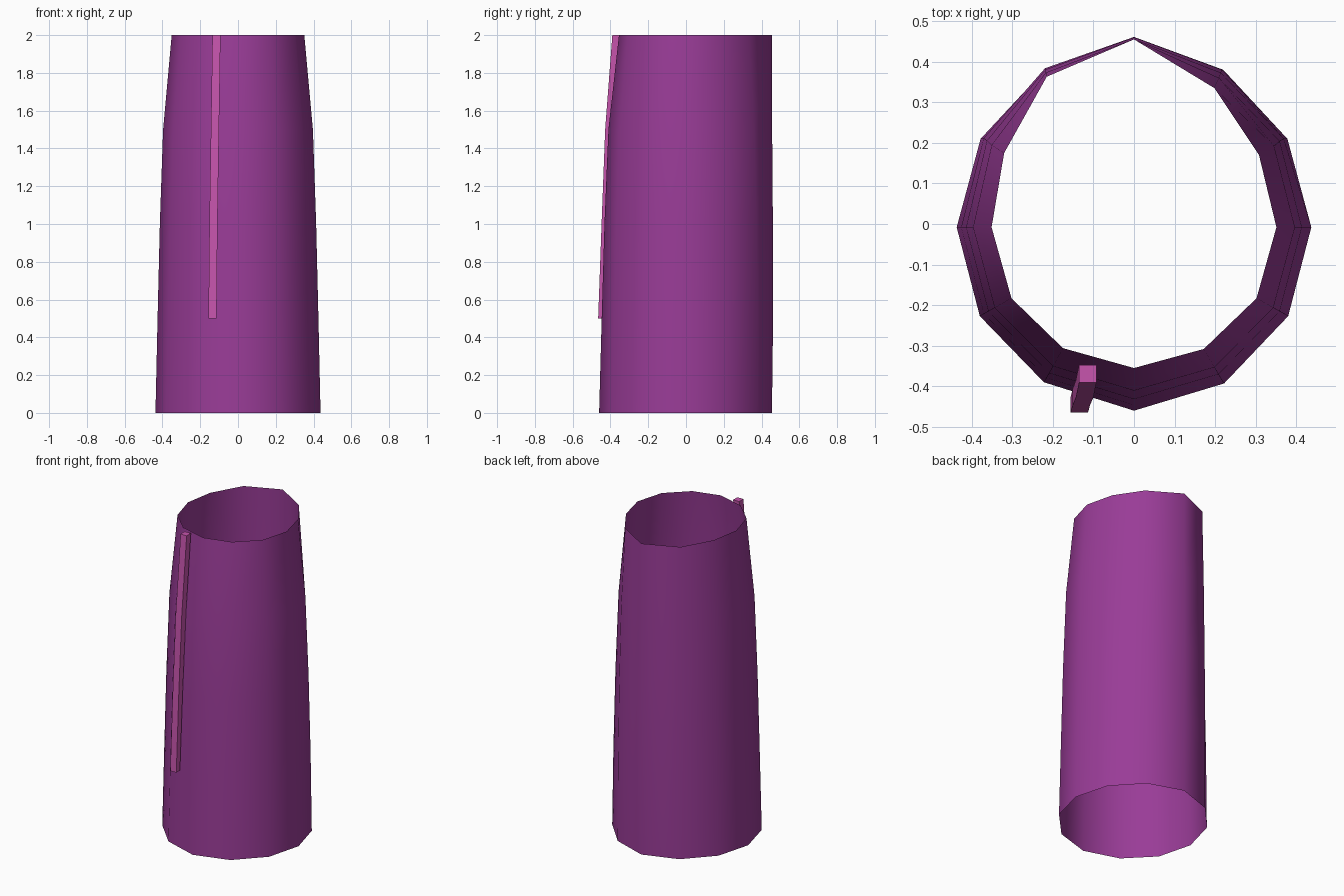
import bpy

if "Cube" in bpy.data.objects:
    bpy.data.objects.remove(bpy.data.objects["Cube"])


def paint(obj, name, color):
    mat = bpy.data.materials.new(name)
    mat.diffuse_color = (*color, 1)
    mat.use_nodes = True
    mat.node_tree.nodes["Principled BSDF"].inputs["Base Color"].default_value = mat.diffuse_color
    obj.data.materials.append(mat)


def loft(name, rings, caps):
    """Skin a stack of equal-sized rings, optionally closing both ends."""
    n = len(rings[0])
    verts = [p for ring in rings for p in ring]
    faces = [(r * n + i, r * n + (i + 1) % n, (r + 1) * n + (i + 1) % n, (r + 1) * n + i)
             for r in range(len(rings) - 1) for i in range(n)]
    if caps:
        last = (len(rings) - 1) * n
        faces += [tuple(reversed(range(n))), tuple(range(last, last + n))]
    mesh = bpy.data.meshes.new(name)
    mesh.from_pydata(verts, [], faces)
    obj = bpy.data.objects.new(name, mesh)
    bpy.context.collection.objects.link(obj)
    return obj


def smooth(obj, angle):
    bpy.ops.object.select_all(action='DESELECT')
    obj.select_set(True)
    bpy.context.view_layer.objects.active = obj
    bpy.ops.object.shade_smooth_by_angle(angle=angle)


# Open twelve-sided tube, tapering towards the top and leaning back
bottom = [(0, -0.46), (0.222, -0.393), (0.38, -0.227), (0.437, -0.008),
          (0.378, 0.21), (0.22, 0.38), (0, 0.455), (-0.22, 0.38),
          (-0.378, 0.21), (-0.437, -0.008), (-0.38, -0.227), (-0.222, -0.39)]
top = [(0, -0.355), (0.172, -0.308), (0.302, -0.183), (0.351, -0.008),
       (0.308, 0.17), (0.198, 0.335), (0, 0.455), (-0.215, 0.363),
       (-0.32, 0.175), (-0.351, -0.008), (-0.302, -0.183), (-0.175, -0.306)]
# height, blend from bottom to top outline, backward bulge
levels = [(0, 0, 0), (0.5, 0.13, 0.006), (1, 0.27, 0.005), (1.5, 0.47, 0.001), (2, 1, 0)]
rings = [[(bx + (tx - bx) * f, by + (ty - by) * f + (bulge if by > 0 else 0), z)
          for (bx, by), (tx, ty) in zip(bottom, top)]
         for z, f, bulge in levels]
tube = loft("tapered_tube", rings, False)
paint(tube, "purple", (0.32, 0.045, 0.31))
smooth(tube, 1.0)

# Slim strip running down the front: height, centre x, front y, back y
path = [(0.5, -0.135, -0.465, -0.428), (1.0, -0.13, -0.447, -0.407),
        (1.5, -0.122, -0.428, -0.385), (2.0, -0.114, -0.39, -0.347)]
w = 0.0215
strip = loft("front_strip",
             [[(x - w, f, z), (x + w, f, z), (x + w, b, z), (x - w, b, z)]
              for z, x, f, b in path], True)
paint(strip, "pink", (0.57, 0.09, 0.42))
smooth(strip, 0.6)
